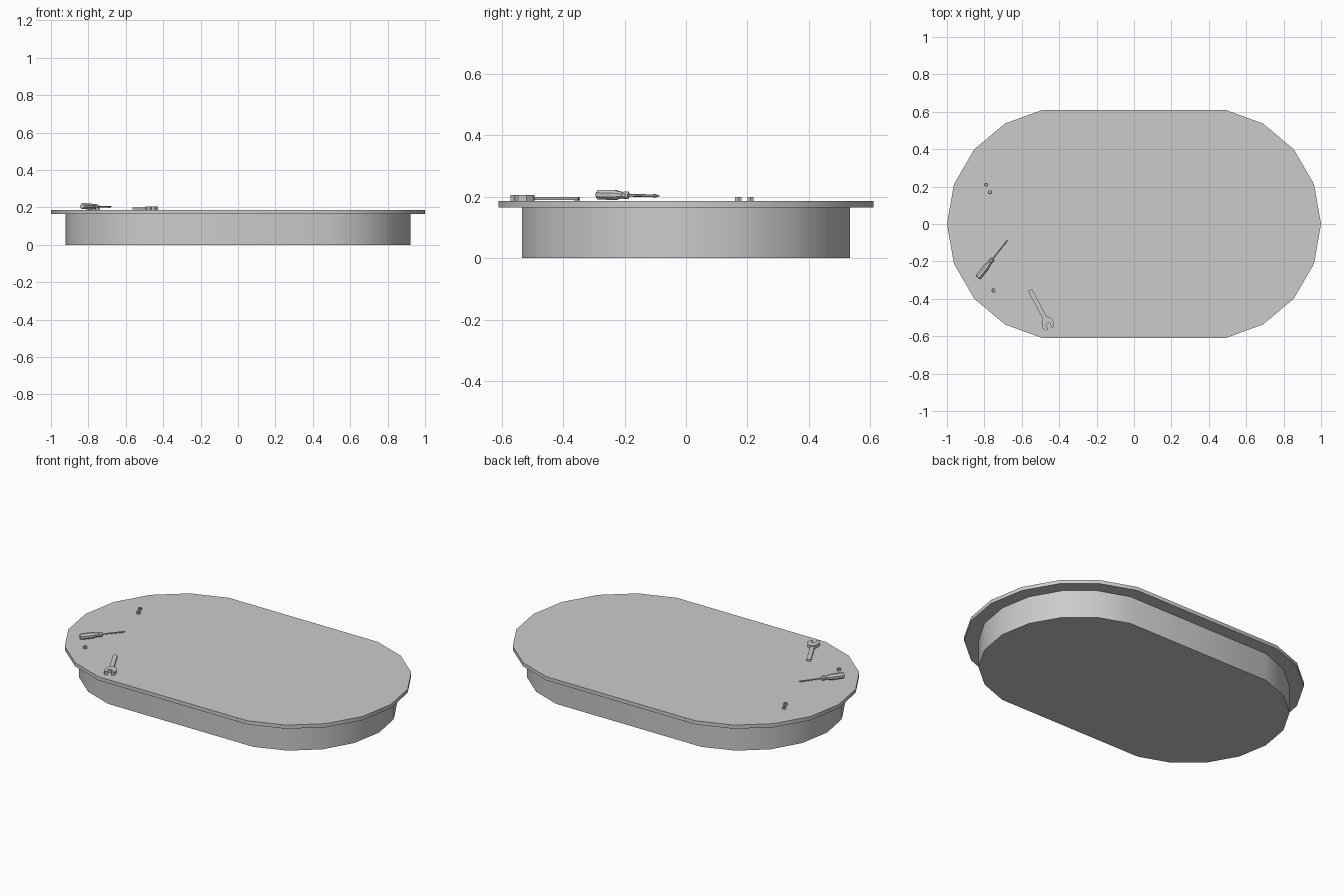
import bpy, bmesh
from math import sin, cos, radians, pi
from mathutils import Vector, Matrix

if "Cube" in bpy.data.objects:
    bpy.data.objects.remove(bpy.data.objects["Cube"])


def finish(name, bm, matrix=None, smooth=False):
    bmesh.ops.recalc_face_normals(bm, faces=bm.faces)
    if matrix:
        bm.transform(matrix)
    mesh = bpy.data.meshes.new(name)
    bm.to_mesh(mesh)
    bm.free()
    obj = bpy.data.objects.new(name, mesh)
    bpy.context.collection.objects.link(obj)
    if smooth:
        bpy.ops.object.select_all(action='DESELECT')
        obj.select_set(True)
        bpy.context.view_layer.objects.active = obj
        bpy.ops.object.shade_smooth_by_angle(angle=radians(35))
    return obj


def prism(bm, points, z0, z1):
    face = bm.faces.new([bm.verts.new((x, y, z0)) for x, y in points])
    ext = bmesh.ops.extrude_face_region(bm, geom=[face])
    verts = [v for v in ext["geom"] if isinstance(v, bmesh.types.BMVert)]
    bmesh.ops.translate(bm, verts=verts, vec=(0, 0, z1 - z0))
    if face.is_valid is False:
        bm.faces.new([v for v in bm.verts if v not in verts])


def lathe(bm, profile, sides):
    # rings of (distance along x, radius), capped at both ends
    rings = [[bm.verts.new((u, r * cos(2 * pi * (i + .5) / sides),
                            r * sin(2 * pi * (i + .5) / sides)))
              for i in range(sides)] for u, r in profile]
    for a, b in zip(rings, rings[1:]):
        for i in range(sides):
            j = (i + 1) % sides
            bm.faces.new((a[i], a[j], b[j], b[i]))
    bm.faces.new(rings[0])
    bm.faces.new(rings[-1])


def stadium(radius, cx=0.38):
    right = [(cx + radius * cos(radians(a)), radius * sin(radians(a)))
             for a in range(-80, 81, 20)]
    return right + [(-x, -y) for x, y in right]


# Counter body and overhanging top
TOP = 0.187
for name, radius, z0, z1 in (("counter_base", 0.543, 0, 0.165),
                             ("counter_top", 0.62, 0.165, TOP)):
    bm = bmesh.new()
    prism(bm, stadium(radius), z0, z1)
    finish(name, bm, smooth=True)

# Screwdriver lying on the top, tip slightly lower than the handle
start, tip = Vector((-0.834, -0.287, 0.207)), Vector((-0.677, -0.087, 0.203))
aim = (tip - start).to_track_quat('X', 'Z').to_matrix().to_4x4()
place = Matrix.Translation(start) @ aim
bm = bmesh.new()
lathe(bm, [(0, .013), (.006, .017), (.07, .0175), (.09, .013), (.105, .010),
           (.112, .0135), (.122, .0135), (.128, .008)], 8)
finish("screwdriver_handle", bm, place)
bm = bmesh.new()
lathe(bm, [(.12, .0045), (.225, .0045), (.238, .006), (.254, .005)], 6)
for v in bm.verts:
    if v.co.x > .25:
        v.co.z *= .25
finish("screwdriver_shaft", bm, place)

# Open ended wrench: thin handle and thicker jaw
place = Matrix.Translation((-0.556, -0.353, 0)) @ Matrix.Rotation(radians(-62), 4, 'Z')
bm = bmesh.new()
prism(bm, [(0, -.009), (.004, -.012), (.18, -.012), (.18, .012), (.004, .012), (0, .009)],
      TOP + .002, .2)
finish("wrench_handle", bm, place)
bm = bmesh.new()
prism(bm, [(.165, -.012), (.185, -.028), (.215, -.036), (.233, -.026),
           (.229, -.012), (.205, -.013), (.199, .001), (.207, .011),
           (.235, .007), (.232, .022), (.206, .033), (.18, .027), (.165, .012)],
      TOP, .206)
finish("wrench_jaw", bm, place)

# Loose hex nuts with a bored hole
for n, (x, y) in enumerate([(-.79, .21), (-.77, .17), (-.752, -.355)], 1):
    bm = bmesh.new()
    loops = [[bm.verts.new((x + r * cos(i * pi / 3), y + r * sin(i * pi / 3), z))
              for i in range(6)]
             for r, z in ((.012, TOP), (.012, .199), (.006, .199), (.006, TOP))]
    for k in range(4):
        a, b = loops[k], loops[(k + 1) % 4]
        for i in range(6):
            j = (i + 1) % 6
            bm.faces.new((a[i], a[j], b[j], b[i]))
    finish(f"hex_nut_{n}", bm)
